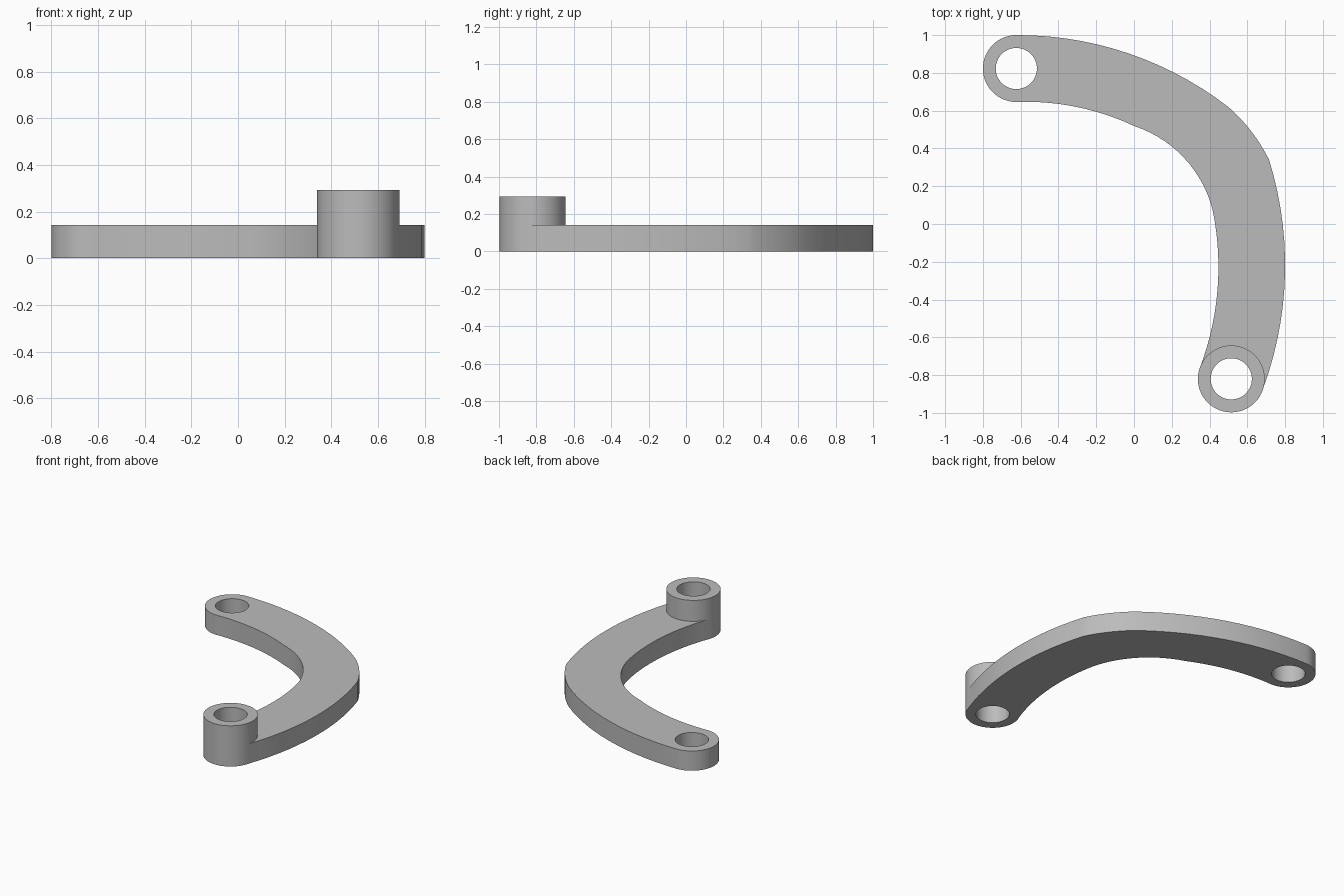
import bpy, bmesh
from math import cos, sin, radians, atan2, hypot, tau
from mathutils import Vector

if "Cube" in bpy.data.objects:
    bpy.data.objects.remove(bpy.data.objects["Cube"])

ARM_TOP, BOSS_TOP = 0.142, 0.293
END_R, HOLE_R = 0.177, 0.109
FAR_END = Vector((-0.623, 0.823))
BOSS_END = Vector((0.515, -0.82))


def arc(centre, radius, start, end, steps):
    """Points of a circular arc, angles in degrees."""
    angles = [radians(start + (end - start) * i / steps) for i in range(steps + 1)]
    return [centre + radius * Vector((cos(a), sin(a))) for a in angles]


def arc_through(a, m, b, steps=14):
    """Points of the arc from a to b passing through m."""
    a, m, b = Vector(a), Vector(m), Vector(b)
    u, v = m - a, b - a
    d = 2 * u.cross(v)
    c = a + Vector((v.y * u.length_squared - u.y * v.length_squared,
                    u.x * v.length_squared - v.x * u.length_squared)) / d
    start = atan2(*(a - c).yx)
    sweep = (atan2(*(b - c).yx) - start + tau / 2) % tau - tau / 2
    r = hypot(*(a - c))
    return [c + r * Vector((cos(t), sin(t)))
            for t in (start + sweep * i / steps for i in range(steps + 1))]


def side(*knots):
    """Chain of arcs: every second knot is a point the arc passes through."""
    pts = [Vector(knots[0])]
    for i in range(0, len(knots) - 2, 2):
        pts += arc_through(*knots[i:i + 3])[1:]
    return pts


bm = bmesh.new()


def wall(pts, *levels):
    for z0, z1 in zip(levels, levels[1:]):
        for p, q in zip(pts, pts[1:]):
            bm.faces.new([bm.verts.new((s.x, s.y, z))
                          for s, z in ((p, z0), (q, z0), (q, z1), (p, z1))])


def cap(z, *loops):
    edges = []
    for loop in loops:
        vs = [bm.verts.new((p.x, p.y, z)) for p in loop[:-1]]
        edges += [bm.edges.new((v, vs[i - 1])) for i, v in enumerate(vs)]
    bmesh.ops.triangle_fill(bm, edges=edges, use_beauty=True, normal=(0, 0, 1))


# Plan curves: rounded ends, the boss edge over the arm, and the bores
far_round = arc(FAR_END, END_R, 270, 90, 32)
boss_round = arc(BOSS_END, END_R, -13, -196, 32)
boss_over_arm = arc(BOSS_END, END_R, -13, 164, 32)
far_bore = arc(FAR_END, HOLE_R, 0, 360, 48)
boss_bore = arc(BOSS_END, HOLE_R, 0, 360, 48)

# Long sides of the bent arm
outer = side(far_round[-1], (0, 0.893), (0.5, 0.619), (0.625, 0.485),
             (0.715, 0.34), (0.8, -0.22), boss_round[0])
inner = side(boss_round[-1], (0.447, -0.22), (0.415, 0.08), (0.27, 0.345),
             (0, 0.519), (-0.3, 0.619), far_round[0])

# Upright walls
wall(far_round, 0, ARM_TOP)
wall(outer, 0, ARM_TOP)
wall(inner, 0, ARM_TOP)
wall(boss_round, 0, ARM_TOP, BOSS_TOP)
wall(boss_over_arm, ARM_TOP, BOSS_TOP)
wall(far_bore, 0, ARM_TOP)
wall(boss_bore, 0, BOSS_TOP)

# Flat faces: underside, arm top and boss top
cap(0, far_round + outer[1:] + boss_round[1:] + inner[1:], far_bore, boss_bore)
cap(ARM_TOP, far_round + outer[1:] + boss_over_arm[1:] + inner[1:], far_bore)
cap(BOSS_TOP, boss_round + boss_over_arm[-2::-1], boss_bore)

bmesh.ops.remove_doubles(bm, verts=bm.verts, dist=0.0005)
bmesh.ops.recalc_face_normals(bm, faces=bm.faces)
mesh = bpy.data.meshes.new("curved_link_arm")
bm.to_mesh(mesh)
bm.free()

# Plain grey finish
grey = bpy.data.materials.new("plain grey")
grey.use_nodes = True
colour = (0.5, 0.5, 0.5, 1)
grey.diffuse_color = colour
grey.node_tree.nodes["Principled BSDF"].inputs["Base Color"].default_value = colour
mesh.materials.append(grey)

arm = bpy.data.objects.new("curved_link_arm", mesh)
bpy.context.collection.objects.link(arm)
bpy.context.view_layer.objects.active = arm
arm.select_set(True)
bpy.ops.object.shade_smooth_by_angle(angle=radians(30))
